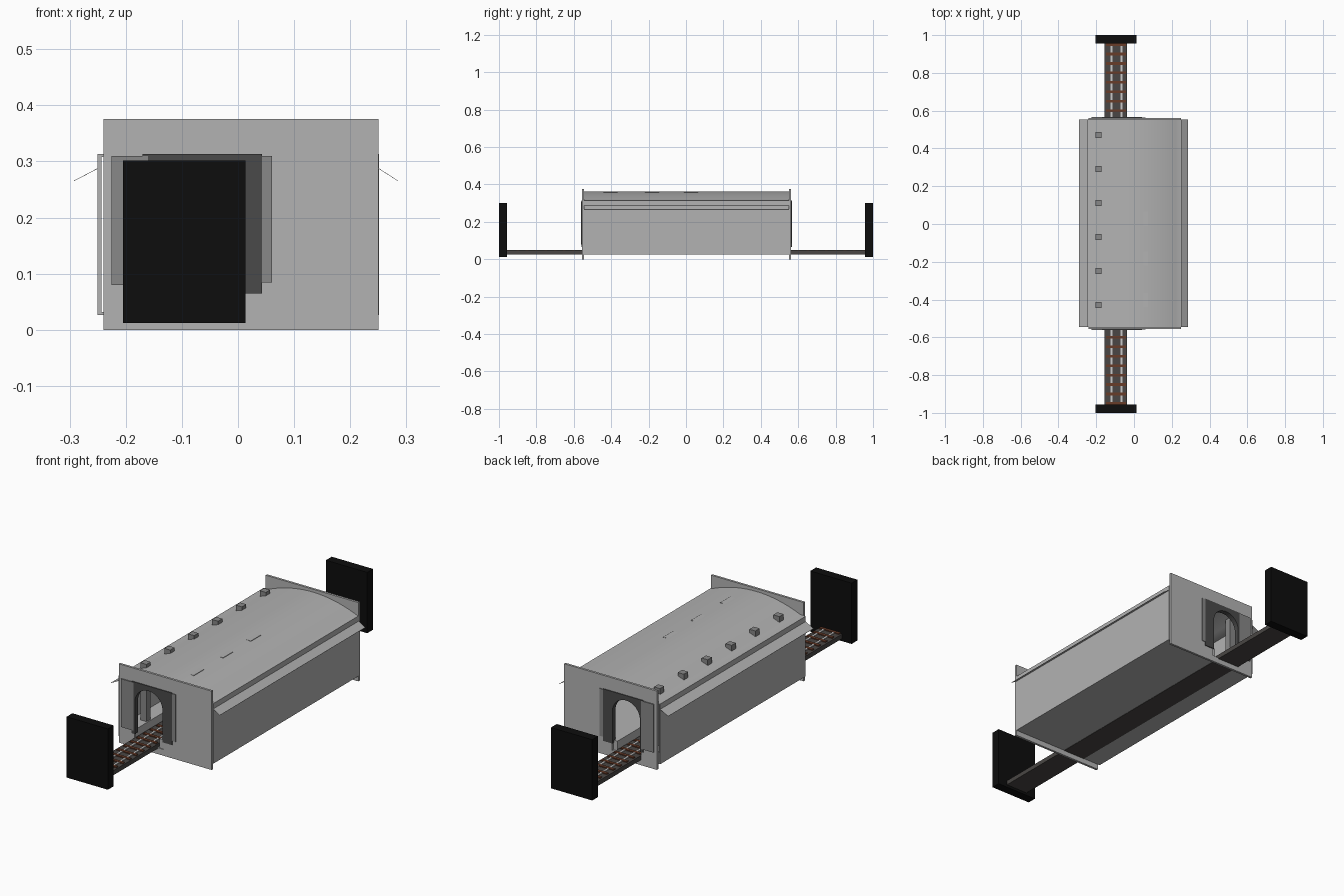
import bpy, bmesh, math

if "Cube" in bpy.data.objects:
    bpy.data.objects.remove(bpy.data.objects["Cube"])


def material(name, rgb):
    m = bpy.data.materials.new(name)
    m.diffuse_color = (*rgb, 1)
    m.use_nodes = True
    m.node_tree.nodes["Principled BSDF"].inputs["Base Color"].default_value = m.diffuse_color
    return m


GREY = material("concrete grey", (0.45, 0.45, 0.45))
MID = material("mid grey", (0.246, 0.246, 0.246))
DARK = material("dark grey", (0.068, 0.068, 0.068))
BED = material("ballast grey", (0.068, 0.062, 0.058))
BLACK = material("black", (0.004, 0.004, 0.004))
BROWN = material("sleeper brown", (0.14, 0.045, 0.022))
STEEL = material("rail steel", (0.6, 0.6, 0.6))


def finish(name, bm, mat, smooth=False):
    bmesh.ops.recalc_face_normals(bm, faces=bm.faces)
    me = bpy.data.meshes.new(name)
    bm.to_mesh(me)
    bm.free()
    me.materials.append(mat)
    ob = bpy.data.objects.new(name, me)
    bpy.context.collection.objects.link(ob)
    if smooth:
        bpy.context.view_layer.objects.active = ob
        ob.select_set(True)
        bpy.ops.object.shade_smooth_by_angle()
        ob.select_set(False)
    return ob


def add_box(bm, x0, x1, y0, y1, z0, z1):
    v = bmesh.ops.create_cube(bm, size=1)["verts"]
    for p in v:
        p.co = ((x0 + x1) / 2 + p.co.x * (x1 - x0),
                (y0 + y1) / 2 + p.co.y * (y1 - y0),
                (z0 + z1) / 2 + p.co.z * (z1 - z0))


def boxes(name, mat, *dims):
    bm = bmesh.new()
    for d in dims:
        add_box(bm, *d)
    return finish(name, bm, mat)


def prism(name, mat, outline, y0, y1, smooth=False):
    """Extrude an x-z outline along y."""
    bm = bmesh.new()
    f = bm.faces.new([bm.verts.new((x, y0, z)) for x, z in outline])
    r = bmesh.ops.extrude_face_region(bm, geom=[f])
    for g in r["geom"]:
        if isinstance(g, bmesh.types.BMVert):
            g.co.y = y1
    return finish(name, bm, mat, smooth)


def arch(cx, r, spring, base, n=20):
    """Stilted arch outline from right foot over to left foot."""
    pts = [(cx + r, base)]
    pts += [(cx + r * math.cos(math.pi * i / n), spring + r * math.sin(math.pi * i / n))
            for i in range(n + 1)]
    return pts + [(cx - r, base)]


CX = -0.08
Y0, Y1 = -0.545, 0.552

# Floor, side walls and platforms
boxes("floor", GREY, (-0.245, 0.245, Y0, Y1, 0.026, 0.032))
boxes("side_walls", GREY, (-0.25, -0.243, Y0, Y1, 0.026, 0.313),
      (0.244, 0.251, Y0, Y1, 0.026, 0.313))
boxes("platforms", GREY, (-0.24, -0.165, Y0, Y1, 0.032, 0.076),
      (-0.025, 0.224, -0.556, Y1, 0.032, 0.076))

# Vaulted roof shell with flat ledges
N, T = 20, 0.005
top = [(-0.25, 0.313)]
for i in range(N + 1):
    t = -1 + 2 * i / N
    top.append((0.01 + 0.232 * t, 0.314 + 0.048 * (1 - t * t)))
top.append((0.251, 0.313))
prism("vaulted_roof", GREY, top + [(x, z - T) for x, z in reversed(top)], Y0, Y1, True)

# Sloping awnings along both sides
for side, xa, xb in (("left", -0.248, -0.292), ("right", 0.249, 0.285)):
    prism(side + "_awning", GREY,
          [(xa, 0.289), (xb, 0.266), (xb, 0.265), (xa, 0.288)], Y0, Y1)

# Roof hatches barely standing above the vault
boxes("roof_hatches", GREY, *[(0.0, 0.075, y - 0.04, y + 0.035, 0.345, 0.3605)
                              for y in (-0.4, -0.18, 0.03)])

# Column row rising through the roof
boxes("columns", MID, *[(-0.203, -0.171, -0.446 + 0.18 * i, -0.414 + 0.18 * i, 0.076, 0.349)
                        for i in range(6)])


# End walls, portals and door panels, facing outward at each end
for end, ya, yb, s in (("front", -0.556, -0.545, -1), ("back", 0.551, 0.562, 1)):
    hole = arch(CX, 0.077, 0.214, 0.03)
    right = [(CX, 0.0), (0.25, 0.0), (0.25, 0.376), (CX, 0.376)]
    half = len(hole) // 2
    prism(end + "_wall_right", GREY,
          right + hole[:half + 1][::-1] + [(CX, 0.03)], ya, yb)
    left = [(CX, 0.376), (-0.24, 0.376), (-0.24, 0.0), (CX, 0.0), (CX, 0.03)]
    prism(end + "_wall_left", GREY, left + hole[half:][::-1], ya, yb)
    face = ya if s < 0 else yb
    frame = [(0.043, 0.065), (0.043, 0.313), (-0.17, 0.313), (-0.17, 0.065)]
    prism(end + "_portal", DARK, frame + arch(CX, 0.073, 0.217, 0.065)[::-1],
          face - s * 0.02, face + s * 0.004)
    boxes(end + "_door_panels", MID,
          (-0.225, -0.16, min(face, face + s * 0.005), max(face, face + s * 0.005), 0.08, 0.31),
          (0.03, 0.061, min(face, face + s * 0.003), max(face, face + s * 0.003), 0.084, 0.31))

# Track: bed, rails and sleepers
boxes("track_bed", BED, (-0.155, -0.037, -0.96, 0.96, 0.0245, 0.046))
boxes("rails", STEEL, *[(x - 0.005, x + 0.005, -0.96, 0.96, 0.046, 0.05)
                        for x in (-0.119, -0.066)])
boxes("sleepers", BROWN, *[(-0.147, -0.043, -0.95 + 0.05 * i - 0.007,
                            -0.95 + 0.05 * i + 0.007, 0.045, 0.0508) for i in range(39)])

# Black end screens
boxes("end_screens", BLACK, (-0.205, 0.013, -1.0, -0.956, 0.012, 0.302),
      (-0.205, 0.013, 0.956, 1.0, 0.012, 0.302))
